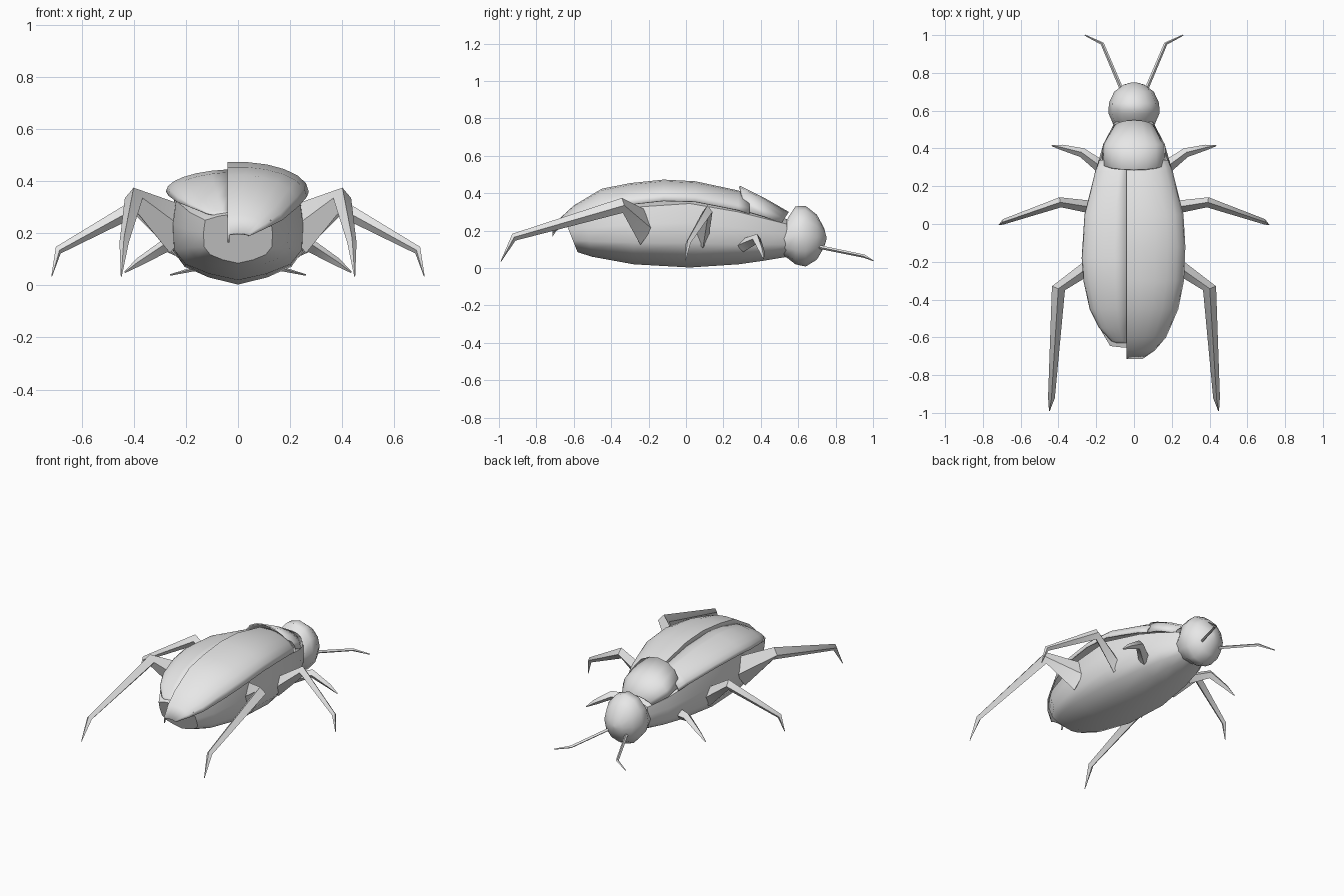
import bpy, bmesh, math
from mathutils import Vector

cube = bpy.data.objects.get("Cube")
if cube:
    bpy.data.objects.remove(cube, do_unlink=True)

grey = bpy.data.materials.new("shell_grey")
grey.use_nodes = True
grey.diffuse_color = (0.8, 0.8, 0.8, 1)
grey.node_tree.nodes["Principled BSDF"].inputs["Base Color"].default_value = (0.8, 0.8, 0.8, 1)


def loft(name, rings, closed=True, thickness=0, angle=40):
    """Skin a list of equal-length rings; closed rings also get end caps."""
    bm = bmesh.new()
    loops = [[bm.verts.new(p) for p in ring] for ring in rings]
    n = len(loops[0])
    for a, b in zip(loops, loops[1:]):
        for i in range(n if closed else n - 1):
            j = (i + 1) % n
            bm.faces.new((a[i], a[j], b[j], b[i]))
    if closed:
        bm.faces.new(loops[0])
        bm.faces.new(loops[-1][::-1])
    bmesh.ops.remove_doubles(bm, verts=bm.verts, dist=0.0005)
    bmesh.ops.recalc_face_normals(bm, faces=bm.faces)
    if not closed and sum(f.normal.z for f in bm.faces) < 0:
        bmesh.ops.reverse_faces(bm, faces=bm.faces)
    mesh = bpy.data.meshes.new(name)
    bm.to_mesh(mesh)
    bm.free()
    mesh.materials.append(grey)
    obj = bpy.data.objects.new(name, mesh)
    bpy.context.collection.objects.link(obj)
    if thickness:
        mod = obj.modifiers.new("thickness", 'SOLIDIFY')
        mod.thickness = thickness
    bpy.ops.object.select_all(action='DESELECT')
    obj.select_set(True)
    bpy.context.view_layer.objects.active = obj
    bpy.ops.object.shade_smooth_by_angle(angle=math.radians(angle))
    return obj


def arch(y, w, top, edge, x0, side=1, bend=0, lip=0, n=6):
    """Arched cross-section running from x0 out to the rim at side * w."""
    t0 = math.asin(max(-1, min(1, side * x0 / w)))
    pts = []
    for i in range(n + 1):
        t = t0 + (math.pi / 2 - t0) * i / n
        c = math.cos(t)
        pts.append((side * w * math.sin(t), y + bend * (1 - c), edge + (top - edge) * c))
    if lip:
        pts.insert(0, (pts[0][0], pts[0][1], pts[0][2] - lip))
    return pts


def limb(name, path, radii, sides=4):
    """Tapered faceted tube; each radius is (sideways, upward)."""
    path = [Vector(p) for p in path]
    rings = []
    for i, p in enumerate(path):
        d = (path[min(i + 1, len(path) - 1)] - path[max(i - 1, 0)]).normalized()
        across = d.cross(Vector((0, 0, 1))).normalized()
        up = across.cross(d)
        ring = []
        for k in range(sides):
            a = 2 * math.pi * k / sides
            ring.append(p + across * radii[i][0] * math.cos(a) + up * radii[i][1] * math.sin(a))
        rings.append(ring)
    return loft(name, rings, angle=50)


# Belly: keeled hull, (y, half width, keel z, shoulder z, slant of the end)
hull = []
for y, w, keel, top, slant in [
        (-0.58, 0.13, 0.085, 0.25, -0.4), (-0.5, 0.19, 0.06, 0.28, -0.2),
        (-0.28, 0.245, 0.02, 0.325, 0), (0.02, 0.25, 0.003, 0.345, 0),
        (0.28, 0.2, 0.02, 0.3, 0), (0.42, 0.16, 0.04, 0.265, 0),
        (0.54, 0.1, 0.06, 0.235, 0)]:
    h = top - keel
    half = [(0.45, 0.08), (0.82, 0.2), (1, 0.38), (1.02, 0.7), (0.97, 1), (0.55, 1.1)]
    right = [(w * u, v) for u, v in half]
    loop = [(0, 0)] + right + [(0, 1.15)] + [(-x, v) for x, v in right[::-1]]
    hull.append([(x, y + slant * v * h, keel + v * h) for x, v in loop])
loft("belly", hull)

# Wing cases: the one on +x overlaps the other along the seam
SEAM = -0.04
upper = [(0.34, 0.185, 0.39, 0.29), (0.28, 0.205, 0.415, 0.31), (0.05, 0.262, 0.465, 0.355),
         (-0.12, 0.272, 0.474, 0.36), (-0.3, 0.265, 0.455, 0.34), (-0.45, 0.235, 0.425, 0.305),
         (-0.6, 0.17, 0.335, 0.25), (-0.67, 0.11, 0.27, 0.22), (-0.715, 0.045, 0.2, 0.19)]
lower = [(0.34, 0.185, 0.375, 0.29), (0.28, 0.205, 0.395, 0.31), (0.05, 0.262, 0.436, 0.355),
         (-0.18, 0.277, 0.446, 0.36), (-0.3, 0.268, 0.435, 0.345), (-0.45, 0.235, 0.4, 0.32),
         (-0.55, 0.185, 0.345, 0.3), (-0.62, 0.12, 0.29, 0.275), (-0.645, 0.05, 0.265, 0.26)]
loft("left_wing_case", [arch(*r, SEAM, 1, lip=0.03) for r in upper], False, 0.008)
loft("right_wing_case", [arch(*r, SEAM, -1) for r in lower], False, 0.008)

# Neck shield over the front of the wing cases
shield = [(0.288, 0.17, 0.44, 0.305, 0.03), (0.42, 0.165, 0.375, 0.275, 0), (0.55, 0.11, 0.3, 0.24, -0.04)]
loft("neck_shield", [arch(y, w, t, e, -w, 1, b, n=8) for y, w, t, e, b in shield], False, 0.008)

# Head: rounded rings, (y, half width, bottom z, top z)
head = []
for y, w, lo, hi in [(0.5, 0.1, 0.07, 0.24), (0.54, 0.115, 0.055, 0.26), (0.585, 0.135, 0.02, 0.33),
                     (0.64, 0.133, 0.008, 0.332), (0.7, 0.105, 0.045, 0.285),
                     (0.738, 0.055, 0.11, 0.215), (0.75, 0.01, 0.15, 0.17)]:
    mid, r = (lo + hi) / 2, (hi - lo) / 2
    head.append([(w * math.cos(a), y, mid + r * math.sin(a))
                 for a in [2 * math.pi * k / 12 for k in range(12)]])
loft("head", head, angle=60)

# Legs and antennae, mirrored on both sides
limbs = {
    "front_leg": ([(0.17, 0.3, 0.12), (0.275, 0.378, 0.155), (0.38, 0.405, 0.09), (0.435, 0.415, 0.05)],
                  [(0.035, 0.035), (0.025, 0.028), (0.015, 0.016), (0.003, 0.003)]),
    "middle_leg": ([(0.2, 0.085, 0.15), (0.39, 0.115, 0.3), (0.69, 0.012, 0.135), (0.715, -0.005, 0.035)],
                   [(0.035, 0.055), (0.027, 0.035), (0.014, 0.016), (0.002, 0.002)]),
    "hind_leg": ([(0.22, -0.215, 0.21), (0.4, -0.34, 0.335), (0.437, -0.92, 0.165), (0.448, -0.99, 0.035)],
                 [(0.04, 0.1), (0.036, 0.04), (0.018, 0.02), (0.002, 0.002)]),
    "antenna": ([(0.06, 0.7, 0.115), (0.168, 0.955, 0.063), (0.26, 1.0, 0.04)],
                [(0.01, 0.01), (0.009, 0.009), (0.003, 0.003)]),
}
for part, (path, radii) in limbs.items():
    for label, s in (("left", 1), ("right", -1)):
        limb(f"{label}_{part}", [(s * x, y, z) for x, y, z in path], radii)
